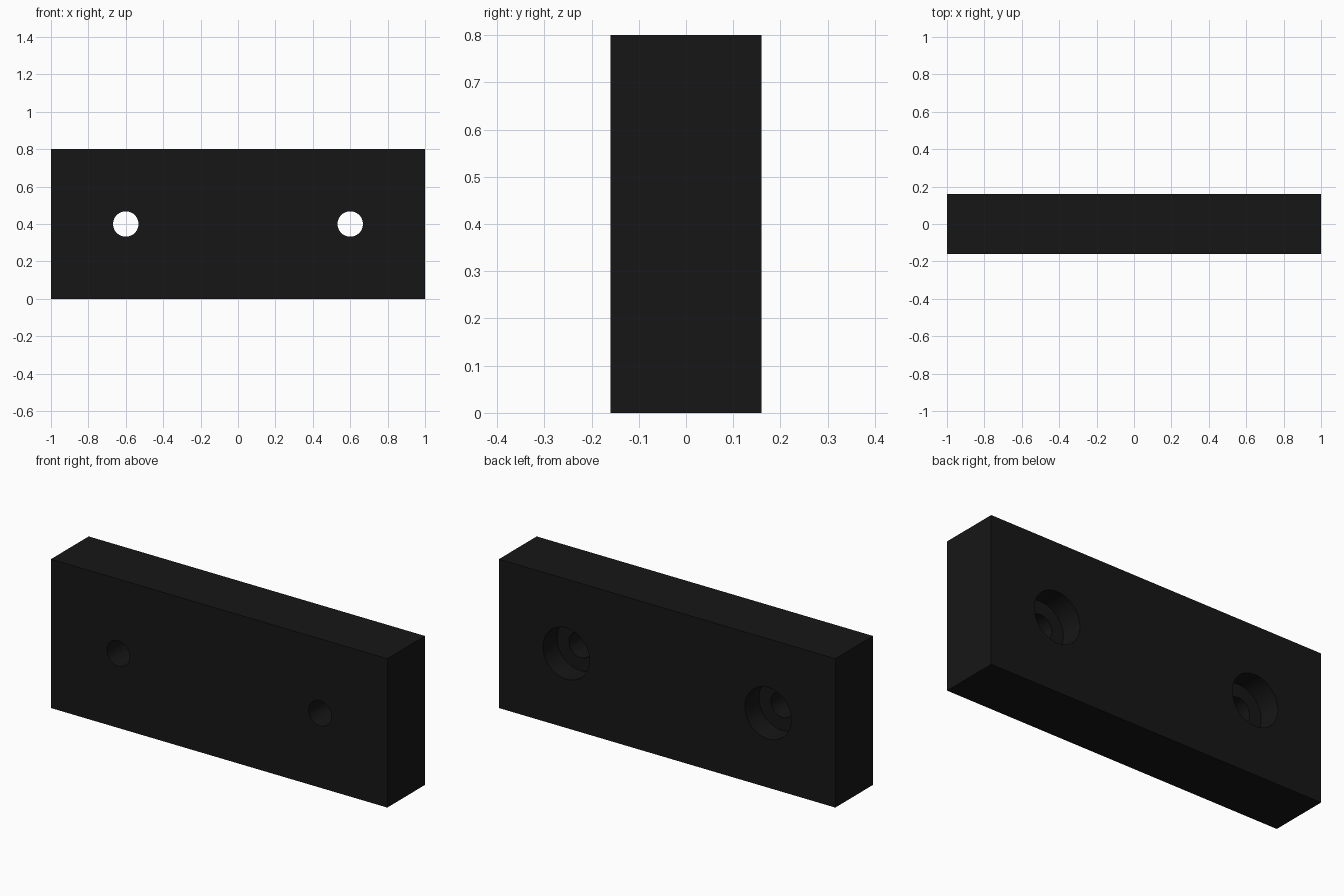
import bpy
from math import radians

if "Cube" in bpy.data.objects:
    bpy.data.objects.remove(bpy.data.objects["Cube"])

W, D, H = 2.0, 0.32, 0.8
HOLE_R, BORE_R, BORE_DEPTH = 0.068, 0.138, 0.12


def cutter(name, x, radius, y0, y1):
    """Hidden cylinder along y from y0 to y1."""
    bpy.ops.mesh.primitive_cylinder_add(
        vertices=64, radius=radius, depth=y1 - y0,
        location=(x, (y0 + y1) / 2, H / 2), rotation=(radians(90), 0, 0))
    ob = bpy.context.object
    ob.name = name
    ob.hide_render = True
    return ob


# Rectangular block
bpy.ops.mesh.primitive_cube_add(size=1, location=(0, 0, H / 2))
block = bpy.context.object
block.name = "mounting_block"
block.scale = (W, D, H)
bpy.ops.object.transform_apply(location=False, rotation=False, scale=True)

# Through holes with wider counterbores in the back
cutters = []
for side, x in (("left", -0.6), ("right", 0.6)):
    cutters.append(cutter(side + "_bore_cutter", x, BORE_R, D / 2 - BORE_DEPTH, D / 2 + 0.1))
    cutters.append(cutter(side + "_hole_cutter", x, HOLE_R, -D / 2 - 0.1, D / 2 + 0.05))

bpy.ops.object.select_all(action='DESELECT')
block.select_set(True)
bpy.context.view_layer.objects.active = block
for c in cutters:
    mod = block.modifiers.new(c.name, 'BOOLEAN')
    mod.operation = 'DIFFERENCE'
    mod.solver = 'EXACT'
    mod.object = c
    bpy.ops.object.modifier_apply(modifier=mod.name)
for c in cutters:
    bpy.data.objects.remove(c)

# Smooth hole walls, sharp edges
bpy.ops.object.shade_smooth_by_angle(angle=radians(30))

# Black finish
black = bpy.data.materials.new("black")
black.diffuse_color = (0.008, 0.008, 0.008, 1)
black.use_nodes = True
black.node_tree.nodes["Principled BSDF"].inputs["Base Color"].default_value = black.diffuse_color
block.data.materials.clear()
block.data.materials.append(black)
for p in block.data.polygons:
    p.material_index = 0
